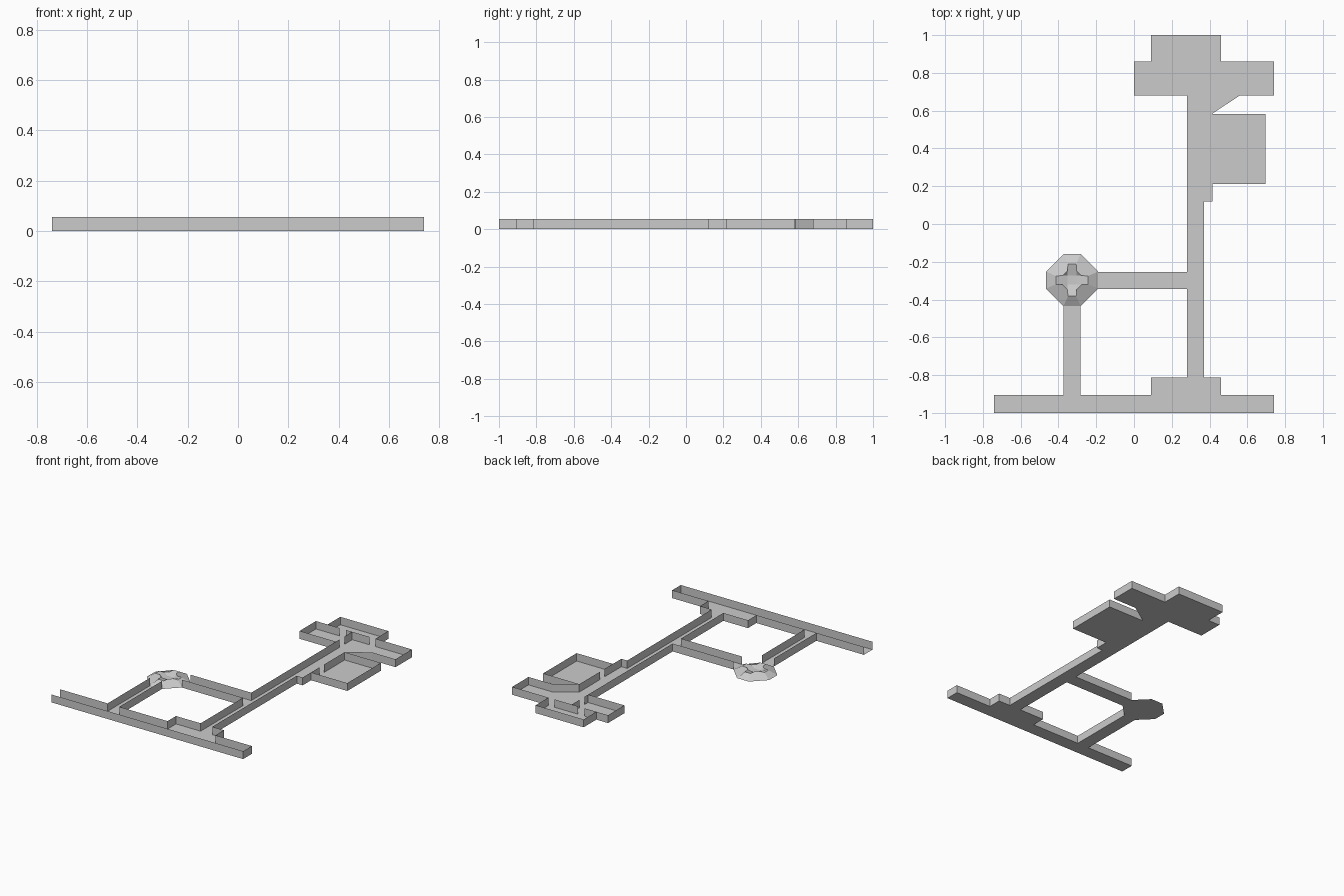
import bpy, math

if "Cube" in bpy.data.objects:
    bpy.data.objects.remove(bpy.data.objects["Cube"])

H = 0.055  # wall height


def make_mesh(name, verts, faces):
    me = bpy.data.meshes.new(name)
    me.from_pydata(verts, [], faces)
    me.update()
    ob = bpy.data.objects.new(name, me)
    bpy.context.collection.objects.link(ob)
    return ob


def floor(name, pts):
    return make_mesh(name, [(x, y, 0) for x, y in pts], [list(range(len(pts)))])


def rect(name, x0, x1, y0, y1):
    return floor(name, [(x0, y0), (x1, y0), (x1, y1), (x0, y1)])


def wall(name, pts):
    # thin upright sheet following a plan polyline
    n = len(pts)
    verts = [(x, y, z) for z in (0, H) for x, y in pts]
    return make_mesh(name, verts, [(i, i + 1, n + i + 1, n + i) for i in range(n - 1)])


# Floors
rect("front_corridor_floor", -0.74, 0.74, -1.0, -0.905)
rect("front_alcove_floor", 0.09, 0.46, -0.905, -0.812)
rect("main_corridor_floor", 0.28, 0.37, -0.812, 0.12)
floor("upper_corridor_floor", [(0.28, 0.12), (0.415, 0.12), (0.415, 0.585),
                               (0.56, 0.68), (0.28, 0.68)])
rect("side_room_floor", 0.415, 0.695, 0.213, 0.583)
rect("west_room_floor", 0.0, 0.28, 0.68, 0.86)
rect("east_hall_floor", 0.28, 0.74, 0.68, 0.86)
rect("back_room_floor", 0.09, 0.46, 0.86, 1.0)
rect("cross_corridor_floor", -0.19, 0.28, -0.345, -0.253)
rect("left_corridor_floor", -0.373, -0.283, -0.905, -0.435)

# Outer walls of the front corridor, alcove and east side of the main corridor
wall("outer_east_wall", [(-0.74, -1), (0.74, -1), (0.74, -0.905), (0.46, -0.905),
                         (0.46, -0.812), (0.37, -0.812), (0.37, 0.12), (0.415, 0.12),
                         (0.415, 0.304)])
wall("inner_court_wall", [(-0.19, -0.345), (0.28, -0.345), (0.28, -0.812),
                          (0.09, -0.812), (0.09, -0.905), (-0.283, -0.905),
                          (-0.283, -0.435)])
wall("left_corridor_wall", [(-0.74, -0.905), (-0.373, -0.905), (-0.373, -0.435)])
wall("main_west_wall", [(-0.19, -0.253), (0.28, -0.253), (0.28, 0.722)])

# Upper rooms, with door gaps in the partitions
wall("side_room_wall", [(0.415, 0.213), (0.695, 0.213), (0.695, 0.583), (0.415, 0.583)])
wall("east_hall_wall", [(0.415, 0.357), (0.415, 0.585), (0.56, 0.68), (0.74, 0.68),
                        (0.74, 0.86), (0.46, 0.86), (0.46, 1.0), (0.09, 1.0),
                        (0.09, 0.86), (0.0, 0.86), (0.0, 0.68), (0.28, 0.68)])
wall("west_room_partition", [(0.28, 0.775), (0.28, 0.86)])
wall("back_room_partition_left", [(0.09, 0.86), (0.183, 0.86)])
wall("back_room_partition_right", [(0.23, 0.86), (0.415, 0.86)])

# Octagonal chamber: flat base and a low slope rising to a cross-shaped basin
CX, CY = -0.328, -0.297
A, B = 0.138, 0.045


def quarter_turns(pts):
    out = []
    for k in range(4):
        c, s = round(math.cos(k * math.pi / 2)), round(math.sin(k * math.pi / 2))
        out += [(CX + x * c - y * s, CY + x * s + y * c) for x, y in pts]
    return out


octagon = quarter_turns([(A, -B), (A, B)])
floor("octagon_floor", octagon)
cross = quarter_turns([(0.085, -0.022), (0.085, 0.022), (0.05, 0.024), (0.024, 0.05)])
core = quarter_turns([(0.024, -0.024)])
verts = [(x, y, 0) for x, y in octagon] + [(x, y, 0.03) for x, y in cross] \
    + [(x, y, 0.012) for x, y in core]
faces = []
for k in range(4):
    o, c, n = 2 * k, 8 + 4 * k, 8 + 4 * ((k + 1) % 4)
    o2 = (o + 2) % 8
    i0, i1 = 24 + k, 24 + (k + 1) % 4
    prev = 8 + 4 * ((k - 1) % 4) + 3
    faces += [(o, o + 1, c + 1, c),                        # straight side
              (o + 1, o2, n, c + 3, c + 2, c + 1),         # corner side
              (c, c + 1, c + 2, i1, i0, prev),             # arm ramp
              (c + 2, c + 3, i1)]                          # basin corner
faces.append((24, 25, 26, 27))
make_mesh("octagon_mound", verts, faces)
